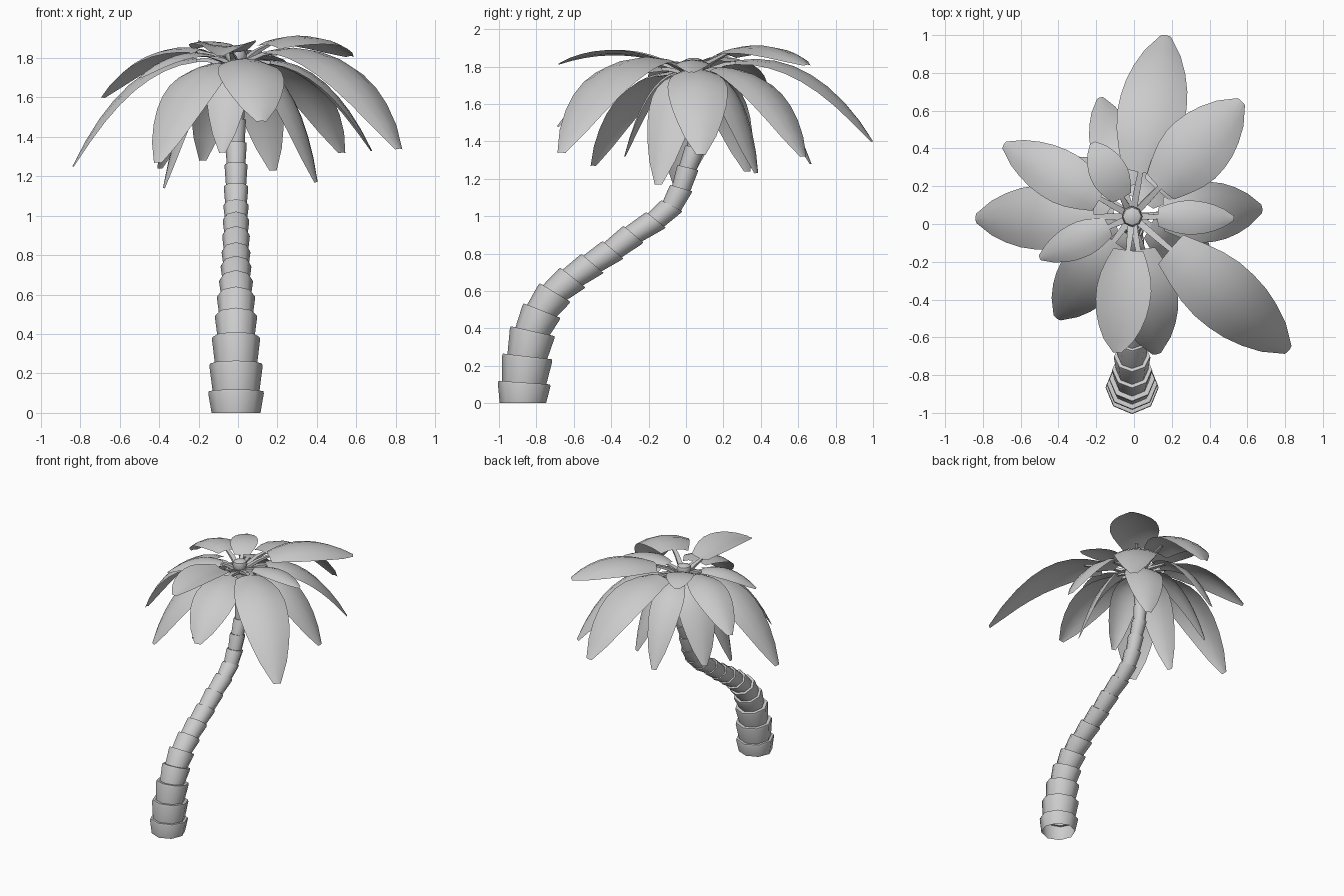
import bpy, bmesh, math
from mathutils import Vector

if "Cube" in bpy.data.objects:
    bpy.data.objects.remove(bpy.data.objects["Cube"])

HUB = Vector((-0.01, 0.04, 1.76))


def make_object(name, bm, angle=35):
    bmesh.ops.recalc_face_normals(bm, faces=bm.faces)
    mesh = bpy.data.meshes.new(name)
    bm.to_mesh(mesh)
    bm.free()
    ob = bpy.data.objects.new(name, mesh)
    bpy.context.collection.objects.link(ob)
    bpy.ops.object.select_all(action='DESELECT')
    bpy.context.view_layer.objects.active = ob
    ob.select_set(True)
    bpy.ops.object.shade_smooth_by_angle(angle=math.radians(angle))
    return ob


def bridge(bm, a, b):
    n = len(a)
    for i in range(n):
        bm.faces.new((a[i], a[(i + 1) % n], b[(i + 1) % n], b[i]))


# Trunk: curved stack of flared eight-sided segments (y, z, rim radius)
path = [(-.872, 0, .14), (-.865, .11, .141), (-.848, .25, .135), (-.82, .385, .122),
        (-.77, .495, .107), (-.70, .592, .097), (-.605, .672, .086),
        (-.50, .747, .078), (-.39, .82, .073), (-.28, .903, .07),
        (-.16, .98, .067), (-.075, 1.055, .064), (-.025, 1.15, .062),
        (.01, 1.26, .058), (.05, 1.37, .054), (.06, 1.49, .05),
        (.055, 1.61, .047), (.045, 1.74, .045)]
bm = bmesh.new()
pts = [Vector((-0.01, y, z)) for y, z, r in path]


def tangent(i):
    if i == 0:
        return Vector((0, 0, 1))
    d = (pts[min(i + 1, len(pts) - 1)] - pts[i - 1]).normalized()
    return (d + Vector((0, 0, .4))).normalized()


def ring(center, t, r):
    side = Vector((1, 0, 0))
    up = t.cross(side).normalized()
    return [bm.verts.new(center + r * (side * math.cos(a) + up * math.sin(a)))
            for a in (k * math.tau / 8 for k in range(8))]


prev = None
for i in range(1, len(pts)):
    r = path[i][2]
    t0, t1 = tangent(i - 1), tangent(i)
    rings = [ring(pts[i - 1], t0, r * .88),
             ring(pts[i].lerp(pts[i - 1], .1), t1, r),
             ring(pts[i], t1, r * .98)]
    for cur in rings:
        if prev:
            bridge(bm, prev, cur)
        prev = cur
bm.faces.new(prev)
make_object("trunk", bm, 50)

# Crown bud at the top of the trunk
bm = bmesh.new()
prev = None
for z, r in [(1.72, .035), (1.78, .045), (1.81, .055), (1.835, .048), (1.845, .025)]:
    cur = ring(Vector((-.01, .04, z)), Vector((0, 0, 1)), r)
    if prev:
        bridge(bm, prev, cur)
    prev = cur
bm.faces.new(prev)
make_object("crown_bud", bm, 50)

# Fronds: tip x, y, z, arch control height, full width, optional edge droop
fronds = [
    (.17, 1.0, 1.40, 2.03, .36), (.57, .65, 1.81, 2.04, .36),
    (.53, .03, 1.77, 1.91, .18), (.68, .08, 1.33, 1.91, .32),
    (.82, -.67, 1.34, 2.07, .37), (.12, -.69, 1.48, 1.91, .33),
    (-.09, -.68, 1.81, 1.93, .29, -.2), (-.84, .03, 1.25, 1.95, .34),
    (-.50, -.18, 1.70, 1.92, .19), (-.41, -.50, 1.27, 1.87, .32),
    (-.18, .67, 1.28, 1.93, .24), (-.22, .43, 1.85, 1.95, .2, .1),
    (-.69, .42, 1.60, 2.01, .28), (-.38, -.04, 1.14, 1.86, .28),
    (.40, -.15, 1.17, 1.86, .28), (.18, .38, 1.23, 1.86, .28),
    (.53, .63, 1.32, 1.93, .32), (-.40, .33, 1.24, 1.86, .28),
    (-.08, -.33, 1.32, 1.86, .22)]
outline = [.55, .76, .92, 1.0, .99, .92, .77, .54, .15]
across = [-1, -.55, 0, .55, 1]


def frond(name, x, y, z, c, w, droop=.24):
    bm = bmesh.new()
    flat = Vector((x - HUB.x, y - HUB.y, 0))
    side = Vector((-flat.y, flat.x, 0)).normalized()
    reach = .6 if z < 1.5 else .5    # hanging fronds bend further out

    def spine(t):
        p = HUB + flat * (2 * t * (1 - t) * reach + t * t)
        p.z = HUB.z * (1 - t) ** 2 + 2 * t * (1 - t) * c + z * t * t
        run = 2 * (1 - t) * reach + 2 * t * (1 - reach)
        slope = 2 * (1 - t) * (c - HUB.z) + 2 * t * (z - c)
        d = (flat * run + Vector((0, 0, slope))).normalized()
        return p, d.cross(side).normalized()

    # blade: rows along the spine with drooping edges
    start = .25 if reach == .5 else .21
    rows = []
    n = len(outline) - 1
    for k, s in enumerate(outline):
        p, normal = spine(start + (1 - start) * k / n)
        h = w / 2 * s
        rows.append([bm.verts.new(p + side * h * u - normal * h * droop * u * u)
                     for u in across])
    for a, b in zip(rows, rows[1:]):
        for j in range(len(across) - 1):
            bm.faces.new((a[j], a[j + 1], b[j + 1], b[j]))
    # stalk: thin tapered square rod from the bud
    prev = None
    for t, r in ((.03, .018), (.15, .016), (.32, .009)):
        p, normal = spine(t)
        p = p - normal * .008
        cur = [bm.verts.new(p + side * r * a + normal * r * .6 * b)
               for a, b in ((1, 1), (-1, 1), (-1, -1), (1, -1))]
        if prev:
            bridge(bm, prev, cur)
        prev = cur
    make_object(name, bm, 40)


for i, f in enumerate(fronds):
    frond("frond_%02d" % (i + 1), *f)
